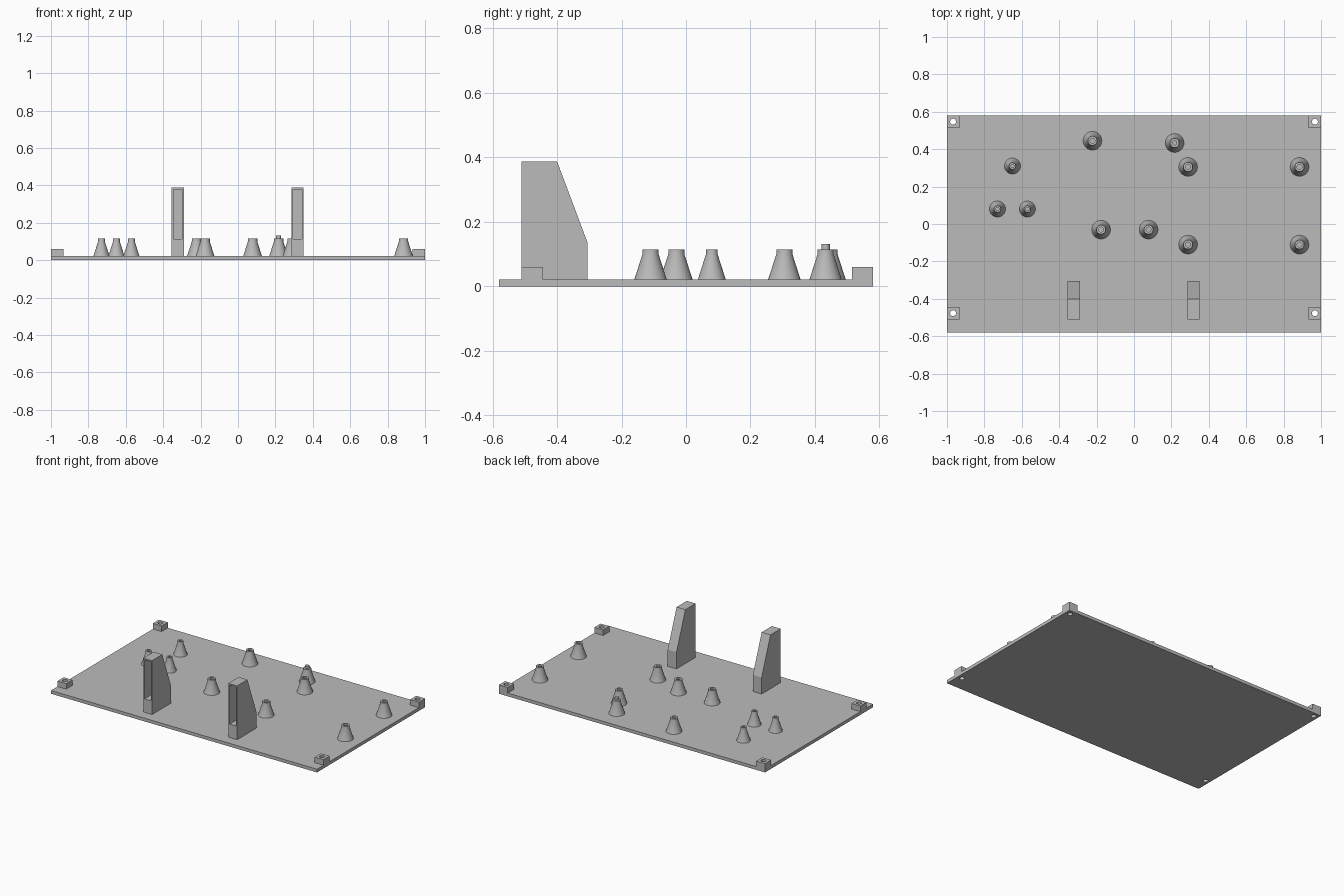
import bpy, bmesh, math

if "Cube" in bpy.data.objects:
    bpy.data.objects.remove(bpy.data.objects["Cube"])

PLATE_TOP = 0.022
grey = bpy.data.materials.new("grey plastic")
grey.diffuse_color = (0.5, 0.5, 0.5, 1)
grey.use_nodes = True
grey.node_tree.nodes["Principled BSDF"].inputs["Base Color"].default_value = grey.diffuse_color


def finish(name, bm, smooth=False):
    bmesh.ops.recalc_face_normals(bm, faces=bm.faces)
    me = bpy.data.meshes.new(name)
    bm.to_mesh(me)
    bm.free()
    me.materials.append(grey)
    ob = bpy.data.objects.new(name, me)
    bpy.context.collection.objects.link(ob)
    if smooth:
        bpy.ops.object.select_all(action='DESELECT')
        ob.select_set(True)
        bpy.context.view_layer.objects.active = ob
        bpy.ops.object.shade_smooth_by_angle(angle=math.radians(30))
    return ob


def box(name, x0, x1, y0, y1, z0, z1):
    bm = bmesh.new()
    bmesh.ops.create_cube(bm, size=1)
    for v in bm.verts:
        v.co = ((x0 + x1) / 2 + v.co.x * (x1 - x0),
                (y0 + y1) / 2 + v.co.y * (y1 - y0),
                (z0 + z1) / 2 + v.co.z * (z1 - z0))
    return finish(name, bm)


def lathe(name, x, y, profile, steps=32):
    # Spin a radius/height profile about a vertical axis
    bm = bmesh.new()
    vs = [bm.verts.new((x + r, y, z)) for r, z in profile]
    es = [bm.edges.new(p) for p in zip(vs, vs[1:])]
    bmesh.ops.spin(bm, geom=vs + es, cent=(x, y, 0), axis=(0, 0, 1),
                   angle=math.tau, steps=steps)
    bmesh.ops.remove_doubles(bm, verts=bm.verts, dist=1e-5)
    return finish(name, bm, True)


def drill(ob, x, y):
    # Vertical hole through a part
    cutter = lathe("hole_cutter", x, y,
                   [(0, -0.05), (0.016, -0.05), (0.016, 0.1), (0, 0.1)], 24)
    cutter.hide_render = True
    cutter.hide_set(True)
    mod = ob.modifiers.new("hole", 'BOOLEAN')
    mod.operation = 'DIFFERENCE'
    mod.solver = 'EXACT'
    mod.object = cutter


# Base plate and drilled corner blocks
plate = box("base_plate", -1, 1, -0.58, 0.58, 0, PLATE_TOP)
for sx in (-1, 1):
    for cy in (0.547, -0.477):
        cx = sx * 0.967
        block = box("corner_block", cx - 0.033, cx + 0.033,
                    cy - 0.033, cy + 0.033, PLATE_TOP, 0.06)
        drill(block, cx, cy)
        drill(plate, cx, cy)


# Hollow standoffs: flared foot, short collar, blind hole
def standoff(x, y, base, top, bore):
    lathe("standoff", x, y, [(base, PLATE_TOP), (top, 0.1), (top, 0.115),
                             (bore, 0.115), (bore, 0.03), (0, 0.03)])


for x, y in [(-0.222, 0.445), (0.289, 0.305), (0.885, 0.305), (-0.176, -0.03),
             (0.078, -0.03), (0.289, -0.11), (0.885, -0.11)]:
    standoff(x, y, 0.05, 0.025, 0.013)
for x, y in [(-0.65, 0.31), (-0.73, 0.08), (-0.57, 0.08)]:
    standoff(x, y, 0.043, 0.018, 0.009)

# Solid standoff with a locating pin
lathe("pinned_standoff", 0.217, 0.433,
      [(0.05, PLATE_TOP), (0.025, 0.1), (0.025, 0.115),
       (0.013, 0.115), (0.013, 0.131), (0, 0.131)])

# Upright brackets with a sloped back and a slot in the front
profile = [(-0.51, PLATE_TOP), (-0.51, 0.388), (-0.4, 0.388),
           (-0.305, 0.135), (-0.305, PLATE_TOP)]
for cx in (-0.322, 0.318):
    bm = bmesh.new()
    side = bm.faces.new([bm.verts.new((cx - 0.033, y, z)) for y, z in profile])
    ext = bmesh.ops.extrude_face_region(bm, geom=[side])["geom"]
    bmesh.ops.translate(bm, vec=(0.066, 0, 0),
                        verts=[v for v in ext if isinstance(v, bmesh.types.BMVert)])
    bmesh.ops.recalc_face_normals(bm, faces=bm.faces)
    front = min(bm.faces, key=lambda f: f.calc_center_median().y)
    bmesh.ops.inset_individual(bm, faces=[front], thickness=0.013)
    for v in front.verts:
        if v.co.z < 0.2:
            v.co.z = 0.113
    # The opening edge stays in place while the slot floor moves back
    floor = bmesh.ops.extrude_discrete_faces(bm, faces=[front])["faces"][0]
    bmesh.ops.translate(bm, vec=(0, 0.08, 0), verts=floor.verts)
    finish("bracket", bm)
